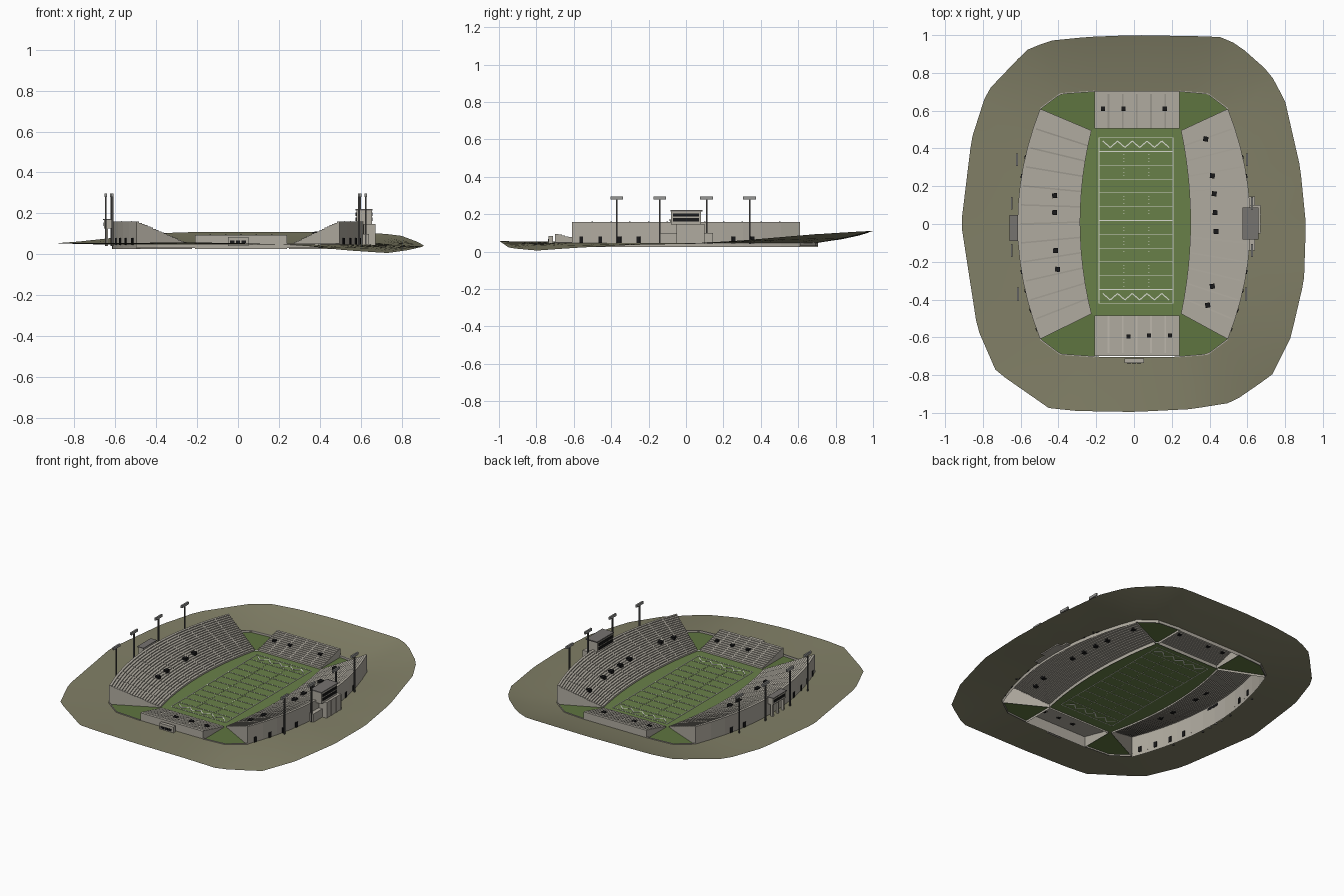
import bpy, bmesh, math
from mathutils import Matrix, Vector

cube = bpy.data.objects.get("Cube")
if cube:
    bpy.data.objects.remove(cube, do_unlink=True)


def material(name, r, g, b):
    lin = [((c / 255 + 0.055) / 1.055) ** 2.4 for c in (r, g, b)] + [1]
    m = bpy.data.materials.new(name)
    m.use_nodes = True
    m.diffuse_color = lin
    m.node_tree.nodes["Principled BSDF"].inputs["Base Color"].default_value = lin
    return m


EARTH = material("olive_earth", 130, 128, 103)
TURF = material("turf_green", 105, 128, 73)
GRASS = material("corner_grass", 95, 117, 64)
CONCRETE = material("concrete", 176, 171, 160)
ROOF = material("roof_grey", 118, 115, 112)
BLACK = material("opening_black", 24, 24, 25)
STEEL = material("steel_dark", 75, 74, 72)
LAMP = material("lamp_grey", 150, 150, 148)
WHITE = material("line_white", 214, 216, 205)


def finish(name, bm, mat, recalc=False):
    if recalc:
        bmesh.ops.recalc_face_normals(bm, faces=bm.faces[:])
    me = bpy.data.meshes.new(name)
    bm.to_mesh(me)
    bm.free()
    me.materials.append(mat)
    ob = bpy.data.objects.new(name, me)
    bpy.context.collection.objects.link(ob)
    return ob


def boxes(name, items, mat):
    """One object from (centre, size, z rotation) boxes."""
    bm = bmesh.new()
    for c, s, rot in items:
        m = Matrix.Translation(c) @ Matrix.Rotation(rot, 4, 'Z') @ Matrix.Diagonal((*s, 1))
        bmesh.ops.create_cube(bm, size=1, matrix=m)
    return finish(name, bm, mat)


def span(x0, x1, y0, y1, z0, z1):
    """Box item from its limits."""
    return (((x0 + x1) / 2, (y0 + y1) / 2, (z0 + z1) / 2), (x1 - x0, y1 - y0, z1 - z0), 0)


def bar(a, b, width, z0, z1):
    """Box item running from a to b on plan."""
    d = Vector(b) - Vector(a)
    c = (Vector(a) + Vector(b)) / 2
    return ((c.x, c.y, (z0 + z1) / 2), (d.length, width, z1 - z0), math.atan2(d.y, d.x))


def sheet(name, polys, z, mat):
    bm = bmesh.new()
    for pts in polys:
        f = bm.faces.new([bm.verts.new((x, y, z)) for x, y in pts])
        f.normal_update()
        if f.normal.z < 0:
            f.normal_flip()
    return finish(name, bm, mat)


# Plan curves of the stands, t runs from -1 to 1 along each stand
def side_inner(s):
    return lambda t: Vector((s * (0.292 + 0.007 * s - (0.055 - 0.005 * s) * t * t), 0.485 * t + 0.01))


def side_outer(s):
    return lambda t: Vector((s * (0.617 - 0.12 * t * t), 0.61 * t))


X0, X1 = -0.21, 0.24


def end_line(y):
    return lambda t: Vector((X0 + (X1 - X0) * (t + 1) / 2, y))


BASE = 0.025


def stand(name, inner, outer, z0, z1, rows, bays):
    """Stepped seating shell with back wall, end walls and smooth aisle ramps."""
    rise = (z1 - z0) / (rows - 1)
    prof = [(0, BASE)]
    for r in range(rows):
        prof += [(r / rows, z0 + r * rise), ((r + 1) / rows, z0 + r * rise)]
    prof.append((1, BASE))
    ts = [-1 + 2 * i / bays for i in range(bays + 1)]
    bm = bmesh.new()
    grid = [[bm.verts.new((*inner(t).lerp(outer(t), u), z)) for u, z in prof] for t in ts]
    for a, b in zip(grid, grid[1:]):
        for k in range(len(prof) - 1):
            bm.faces.new((a[k], a[k + 1], b[k + 1], b[k]))
    bm.faces.new(grid[0])
    bm.faces.new(grid[-1])
    finish(name, bm, CONCRETE, True)
    bm = bmesh.new()
    last = (rows - 1) / rows
    for t in ts[1:-1]:
        along = (inner(t + 0.01) - inner(t - 0.01)).normalized() * 0.004
        a, b = inner(t), inner(t).lerp(outer(t), last)
        quad = [(a - along, z0), (a + along, z0), (b + along, z1), (b - along, z1)]
        f = bm.faces.new([bm.verts.new((*p, z + 0.0015)) for p, z in quad])
        f.normal_update()
        if f.normal.z < 0:
            f.normal_flip()
    finish(name + "_aisles", bm, CONCRETE)


SIDE_Z, END_Z = (0.047, 0.16), (0.047, 0.095)
BAYS = 12
for s, label in ((1, "left"), (-1, "right")):
    stand(label + "_stand", side_inner(s), side_outer(s), *SIDE_Z, 20, BAYS)
    # Doors in the curved back wall
    doors = []
    for i in (0, 1, 2, 3, 8, 9):
        a, b = (side_outer(s)(-1 + 2 * k / BAYS) for k in (i, i + 1))
        mid, d = (a + b) / 2, (b - a).normalized() * 0.01
        doors.append(bar(mid - d, mid + d, 0.008, 0.045, 0.08))
    boxes(label + "_wall_doors", doors, BLACK)
stand("back_stand", end_line(0.505), end_line(0.705), *END_Z, 12, 6)
stand("front_stand", end_line(-0.485), end_line(-0.7), *END_Z, 12, 6)

# Dark stairway openings in the seating
portals = []
for x, y in [(-.42, .15), (-.42, .06), (-.415, -.14), (-.405, -.24), (.38, .45), (.415, .255), (.425, .16),
             (.43, .06), (.435, -.04), (.415, -.33), (.39, -.43)]:
    s = 1 if x > 0 else -1
    t = y / 0.55
    i, o = side_inner(s)(t).x, side_outer(s)(t).x
    z = SIDE_Z[0] + (SIDE_Z[1] - SIDE_Z[0]) * (x - i) / (o - i)
    portals.append(((x, y, z + 0.004), (0.026, 0.026, 0.02), -0.25 * t * s))
for x, y in [(-.165, .61), (-.055, .61), (.163, .61), (-.03, -.595), (.08, -.59), (.19, -.59)]:
    portals.append(((x, y, 0.074), (0.022, 0.022, 0.014), 0))
boxes("seating_portals", portals, BLACK)

# Playing field and grass corners
ts = [-1 + 2 * i / BAYS for i in range(BAYS + 1)]
field = [tuple(side_inner(1)(t)) for t in ts] + [(X1, 0.505), (X0, 0.505)]
field += [tuple(side_inner(-1)(t)) for t in reversed(ts)] + [(X0, -0.485), (X1, -0.485)]
sheet("playing_field", [field], 0.036, TURF)

corners, kerbs, rim = [], [], {}
for sx in (1, -1):
    for sy in (1, -1):
        x = X1 if sx > 0 else X0
        edge = [(x, sy * 0.703), (sx * 0.39, sy * 0.69), tuple(side_outer(sx)(sy))]
        rim[sx, sy] = edge
        corners.append([(x, 0.505 if sy > 0 else -0.485)] + edge + [tuple(side_inner(sx)(sy))])
        kerbs += [bar(a, b, 0.006, 0.03, 0.052) for a, b in zip(edge, edge[1:])]
sheet("corner_grass", corners, 0.039, GRASS)
boxes("corner_kerbs", kerbs, CONCRETE)

# Field markings
L, R, B, T = -0.185, 0.207, -0.42, 0.457
YARD = (T - B) / 12
Z0, Z1 = 0.035, 0.038
marks = [bar((L, y), (R, y), 0.004, Z0, Z1) for y in (B, T)]
marks += [bar((x, B), (x, T), 0.004, Z0, Z1) for x in (L, R)]
marks += [bar((L, B + YARD * k), (R, B + YARD * k), 0.003, Z0, Z1) for k in range(1, 12)]
for k in range(4, 45):
    y = B + YARD * k / 4
    marks += [bar((x - 0.004, y), (x + 0.004, y), 0.002, Z0, Z1) for x in (-0.055, 0.078)]
for y in (T - 0.035, B + 0.035):
    zig = [(L + 0.02 + 0.039 * k, y + (0.017 if k % 2 == 0 else -0.017)) for k in range(10)]
    marks += [bar(a, b, 0.006, Z0, Z1) for a, b in zip(zig, zig[1:])]
boxes("field_markings", marks, WHITE)

# Surrounding terrain: an outer outline with heights, and the stadium rim
outline = [(.91, 0, .042), (.9, -.3, .036), (.83, -.6, .02), (.73, -.8, .006), (.52, -.945, .02), (.3, -.98, .045),
           (0, -.995, .055), (-.3, -.99, .058), (-.45, -.975, .056), (-.73, -.78, .054), (-.83, -.55, .054),
           (-.915, 0, .055), (-.86, .45, .056), (-.78, .7, .062), (-.57, .92, .085), (-.45, .97, .1),
           (-.25, .99, .108), (0, 1, .11), (.45, .992, .11), (.55, .95, .109), (.72, .8, .1), (.8, .65, .09),
           (.88, .3, .06)]
rim_loop = [side_outer(1)(t) for t in ts] + rim[1, 1][1::-1] + rim[-1, 1][:2]
rim_loop += [side_outer(-1)(t) for t in reversed(ts)] + rim[-1, -1][1::-1] + rim[1, -1][:2]
rim_loop = [(p[0], p[1], 0.047) for p in rim_loop]


def cast(loop, ang):
    """Point where a ray from the centre meets a closed outline."""
    d = Vector((math.cos(ang), math.sin(ang)))
    for p, q in zip(loop, loop[1:] + loop[:1]):
        p, q = Vector(p), Vector(q)
        cp = d.x * p.y - d.y * p.x
        cq = d.x * q.y - d.y * q.x
        if cp * cq <= 0 and cp != cq:
            hit = p.lerp(q, cp / (cp - cq))
            if hit.xy.dot(d) > 0:
                return hit


bm = bmesh.new()
N = 96
rings = []
for i in range(N):
    ang = 2 * math.pi * (i + 0.37) / N
    a, b = cast(rim_loop, ang), cast(outline, ang)
    mid = a.lerp(b, 0.55)
    mid.z = a.z + (b.z - a.z) * 0.42
    rings.append([bm.verts.new(p) for p in (a, mid, b)])
for a, b in zip(rings, rings[1:] + rings[:1]):
    for k in (0, 1):
        bm.faces.new((a[k], a[k + 1], b[k + 1], b[k]))
ground = finish("terrain", bm, EARTH)
for p in ground.data.polygons:
    p.use_smooth = True

# Large press box on the left stand, with its lift tower and side walls
boxes("press_box", [span(.58, .655, -.08, .08, .145, .215)], CONCRETE)
boxes("press_box_roof", [span(.575, .658, -.083, .088, .215, .222)], ROOF)
boxes("press_box_windows", [span(.575, .659, -.07, .07, z, z + .017) for z in (.162, .188)], BLACK)
boxes("press_tower", [span(.61, .67, -.05, .1, .04, .148), span(.61, .64, -.14, .145, .04, .1)], CONCRETE)
boxes("tower_ribs", [span(.667, .673, y - .003, y + .003, .04, .148) for y in (-.045, .0, .05, .095)], CONCRETE)

# Small press box on the right stand
boxes("small_press_box", [span(-.655, -.618, -.085, .045, .125, .167)], CONCRETE)
boxes("small_press_roof", [span(-.66, -.615, -.09, .048, .167, .172)], ROOF)
boxes("small_press_windows", [span(-.658, -.615, -.075, .035, .138, .155)], BLACK)
boxes("small_press_supports", [span(-.65, -.635, y, y + .012, .04, .125) for y in (-.08, -.026, .028)], CONCRETE)

# Scoreboard hut behind the front stand
boxes("front_hut", [span(-.05, .052, -.735, -.712, .04, .085)], CONCRETE)
boxes("front_hut_windows", [span(x, x + .022, -.738, -.73, .054, .068) for x in (-.038, -.011, .016)], BLACK)

# Floodlight masts
poles, lamps = [], []
for s in (1, -1):
    for y, x in ((-.37, .592), (-.14, .625), (.11, .625), (.34, .598)):
        x = s * x - (0.022 if s < 0 else 0)
        poles.append(span(x - .004, x + .004, y - .004, y + .004, .04, .285))
        lamps.append(span(x - .005, x + .005, y - .034, y + .034, .28, .296))
boxes("floodlight_poles", poles, STEEL)
boxes("floodlight_panels", lamps, LAMP)
